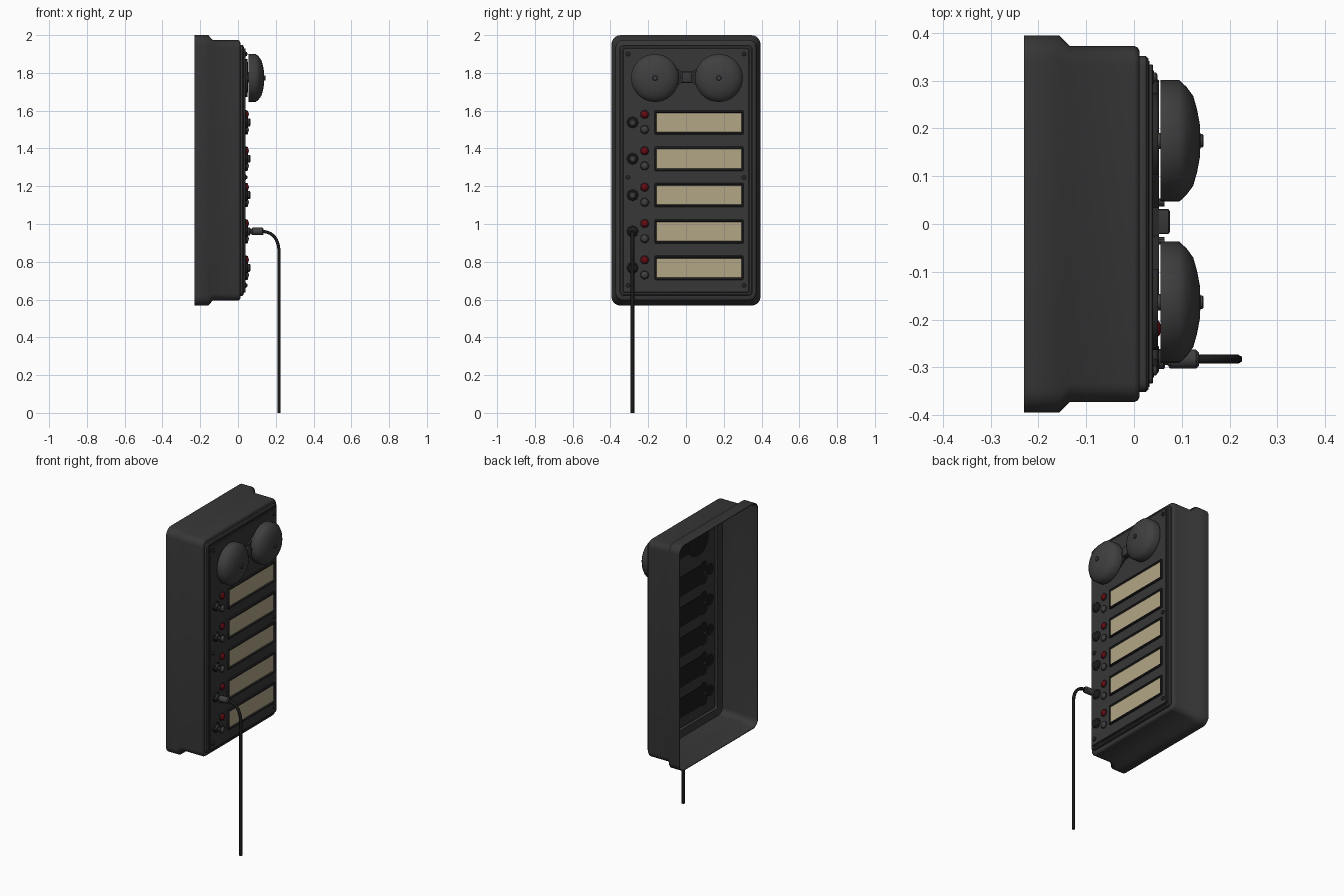
import bpy, bmesh
from math import cos, sin, pi, radians

cube = bpy.data.objects.get("Cube")
if cube:
    bpy.data.objects.remove(cube)


def material(name, rgb):
    m = bpy.data.materials.new(name)
    m.use_nodes = True
    m.diffuse_color = (*rgb, 1)
    bsdf = m.node_tree.nodes["Principled BSDF"]
    bsdf.inputs["Base Color"].default_value = (*rgb, 1)
    bsdf.inputs["Roughness"].default_value = 0.6
    return m


BODY = material("charcoal", (0.038, 0.038, 0.038))
TRIM = material("dark trim", (0.022, 0.022, 0.022))
METAL = material("grey metal", (0.05, 0.05, 0.05))
CREAM = material("cream card", (0.44, 0.38, 0.24))
RED = material("dark red", (0.13, 0.003, 0.006))
BLACK = material("black rubber", (0.01, 0.01, 0.01))


def finish(name, bm, mat, angle=35):
    bmesh.ops.recalc_face_normals(bm, faces=bm.faces)
    me = bpy.data.meshes.new(name)
    bm.to_mesh(me)
    bm.free()
    me.materials.append(mat)
    me.shade_smooth()
    me.set_sharp_from_angle(angle=radians(angle))
    ob = bpy.data.objects.new(name, me)
    bpy.context.collection.objects.link(ob)


def skin(bm, loops, closed):
    """Bridge successive vertex loops; cap the ends unless closed."""
    pairs = list(zip(loops, loops[1:]))
    if closed:
        pairs.append((loops[-1], loops[0]))
    for a, b in pairs:
        n = len(a)
        for i in range(n):
            j = (i + 1) % n
            bm.faces.new((a[i], a[j], b[j], b[i]))
    if not closed:
        bm.faces.new(loops[0])
        bm.faces.new(loops[-1])


def loft(name, rings, centres, mat, closed=False, steps=5, angle=35):
    """Rounded rectangles (x, half width, half height, radius) stacked along x."""
    bm = bmesh.new()
    for cy, cz in centres:
        loops = []
        for x, hy, hz, r in rings:
            loop = []
            for k, (sy, sz) in enumerate(((1, 1), (-1, 1), (-1, -1), (1, -1))):
                for i in range(steps + 1):
                    a = (k + i / steps) * pi / 2
                    loop.append(bm.verts.new((x, cy + sy * (hy - r) + r * cos(a),
                                              cz + sz * (hz - r) + r * sin(a))))
            loops.append(loop)
        skin(bm, loops, closed)
    finish(name, bm, mat, angle)


def turn(name, profile, centres, mat, steps=20, angle=35):
    """Profile of (x, radius) turned about an x-parallel axis at each centre."""
    bm = bmesh.new()
    for cy, cz in centres:
        loops = [[bm.verts.new((x, cy + r * cos(2 * pi * i / steps),
                                cz + r * sin(2 * pi * i / steps)))
                  for i in range(steps)] for x, r in profile]
        skin(bm, loops, False)
    finish(name, bm, mat, angle)


MID = 1.284
ROWS = [0.768 + 0.1925 * i for i in range(5)]
JACKS = [(-0.283, z) for z in ROWS]
LEDS = [(-0.219, z + 0.042) for z in ROWS]
BUTTONS = [(-0.219, z - 0.038) for z in ROWS]
CARDS = [(0.069, z) for z in ROWS]
BELLS = [(-0.164, 1.773), (0.174, 1.773)]

# Thin open-backed housing with a stepped rear flange
loft("housing", [
    (-0.23, 0.395, 0.716, 0.05), (-0.157, 0.395, 0.716, 0.05),
    (-0.135, 0.373, 0.69, 0.04), (0, 0.373, 0.69, 0.04),
    (0.008, 0.369, 0.686, 0.036), (0.012, 0.361, 0.678, 0.03),
    (0.012, 0.34, 0.65, 0.02), (0.008, 0.34, 0.65, 0.02),
    (0.002, 0.368, 0.685, 0.036), (-0.136, 0.369, 0.686, 0.036),
    (-0.158, 0.391, 0.712, 0.046), (-0.23, 0.391, 0.712, 0.046)],
    [(0, MID)], BODY, closed=True, angle=62)

# Front panel stack: open border and gasket, with the face plate on top
loft("panel_border", [(0.008, 0.352, 0.664, 0.022), (0.025, 0.352, 0.664, 0.022),
                      (0.03, 0.346, 0.658, 0.018), (0.03, 0.33, 0.642, 0.01),
                      (0.008, 0.33, 0.642, 0.01)], [(0, MID)], BODY, closed=True)
loft("panel_gasket", [(0.028, 0.341, 0.653, 0.016), (0.032, 0.341, 0.653, 0.016),
                      (0.032, 0.328, 0.64, 0.01), (0.028, 0.328, 0.64, 0.01)],
     [(0, MID)], TRIM, closed=True)
loft("panel_face", [(0.029, 0.334, 0.646, 0.012), (0.038, 0.334, 0.646, 0.012),
                    (0.04, 0.332, 0.644, 0.01)], [(0, MID)], BODY)

# Label holders and cards
loft("label_frame", [(0.036, 0.235, 0.064, 0.006), (0.048, 0.235, 0.064, 0.006),
                     (0.052, 0.232, 0.061, 0.004), (0.052, 0.228, 0.055, 0.002),
                     (0.044, 0.225, 0.05, 0.002), (0.036, 0.225, 0.05, 0.002)],
     CARDS, TRIM, closed=True, steps=2)
loft("label_card", [(0.039, 0.226, 0.051, 0.002), (0.045, 0.226, 0.051, 0.002)],
     CARDS, CREAM, steps=1)

# Sockets, lamps and push buttons
turn("socket_nut", [(0.038, 0.031), (0.048, 0.031), (0.052, 0.026)], JACKS, TRIM, 8, 20)
turn("socket_ring", [(0.05, 0.021), (0.062, 0.021), (0.065, 0.017), (0.065, 0.011),
                     (0.054, 0.011)], JACKS, METAL, 16)
for kind, spots, mat in (("lamp", LEDS, RED), ("button", BUTTONS, METAL)):
    turn(kind + "_collar", [(0.038, 0.023), (0.043, 0.023), (0.045, 0.021)], spots, TRIM, 16)
    turn(kind + "_cap", [(0.043, 0.02), (0.049, 0.019), (0.054, 0.013), (0.057, 0.004)],
         spots, mat, 16, 50)

# Panel screws, each in a dark washer
SCREWS = [(s * 0.307, z) for s in (-1, 1) for z in (0.675, 1.247, 1.9)]
turn("screw_washer", [(0.038, 0.014), (0.042, 0.014)], SCREWS, TRIM, 12)
turn("panel_screw", [(0.038, 0.01), (0.046, 0.01), (0.049, 0.006)], SCREWS, METAL, 12)

# Twin bells on posts, each with a centre screw
turn("bell_base", [(0.038, 0.1), (0.05, 0.1)], BELLS, TRIM, 24)
turn("bell_post", [(0.044, 0.017), (0.07, 0.017)], BELLS, METAL, 12)
turn("bell_dome", [(0.056, 0.118), (0.055, 0.127), (0.095, 0.127), (0.11, 0.113),
                   (0.124, 0.094), (0.132, 0.066), (0.138, 0.034), (0.139, 0.01)],
     BELLS, METAL, 32, 50)
turn("bell_screw", [(0.134, 0.014), (0.143, 0.014), (0.146, 0.011)], BELLS, METAL, 12)

# Waisted bracket and striker between the bells
bm = bmesh.new()
outline = [(-0.1, -0.08), (-0.06, -0.052), (-0.03, -0.03), (0.03, -0.03),
           (0.06, -0.052), (0.1, -0.08)]
outline += [(y, -z) for y, z in reversed(outline)]
skin(bm, [[bm.verts.new((x, y + 0.005, 1.777 + z)) for y, z in outline]
          for x in (0.038, 0.052)], False)
finish("bell_bracket", bm, TRIM)
loft("striker", [(0.045, 0.026, 0.028, 0.004), (0.072, 0.026, 0.028, 0.004),
                 (0.075, 0.022, 0.024, 0.003)], [(0.005, 1.777)], BODY, steps=2)
turn("striker_arm", [(0.05, 0.008), (0.064, 0.008)],
     [(s * 0.04 + 0.005, 1.777) for s in (-1, 1)], METAL, 10)

# Dark backs of the fittings seen inside the housing
loft("card_back", [(0.025, 0.255, 0.062, 0.02), (0.03, 0.255, 0.062, 0.02)],
     [(0.045, z) for z in ROWS], BLACK, steps=2)
turn("fitting_back", [(0.026, 0.036), (0.03, 0.036)], JACKS, BLACK, 12)
turn("lamp_back", [(0.0255, 0.034), (0.03, 0.034)], LEDS + BUTTONS, BLACK, 12)
turn("bell_back", [(0.025, 0.105), (0.03, 0.105)], BELLS, BLACK, 24)
loft("bracket_back", [(0.0255, 0.1, 0.06, 0.01), (0.03, 0.1, 0.06, 0.01)],
     [(0.005, 1.777)], BLACK, steps=2)

# Plug and hanging cable in the fourth socket down
PLUG_Y, PLUG_Z = JACKS[1]
turn("plug", [(0.052, 0.011), (0.07, 0.012), (0.076, 0.02), (0.13, 0.02), (0.136, 0.014)],
     [(PLUG_Y, PLUG_Z)], METAL, 16)
curve = bpy.data.curves.new("cable", "CURVE")
curve.dimensions = "3D"
curve.bevel_depth = 0.0095
curve.bevel_resolution = 1
curve.use_fill_caps = True
curve.resolution_u = 10
path = curve.splines.new("BEZIER")
path.bezier_points.add(2)
for p, (x, z, dx, dz) in zip(path.bezier_points, (
        (0.125, PLUG_Z, 0.06, 0), (0.218, 0.84, 0, -0.08), (0.218, 0, 0, -0.1))):
    p.co = (x, PLUG_Y, z)
    p.handle_left = (x - dx, PLUG_Y, z - dz)
    p.handle_right = (x + dx, PLUG_Y, z + dz)
curve.materials.append(BLACK)
bpy.context.collection.objects.link(bpy.data.objects.new("cable", curve))
